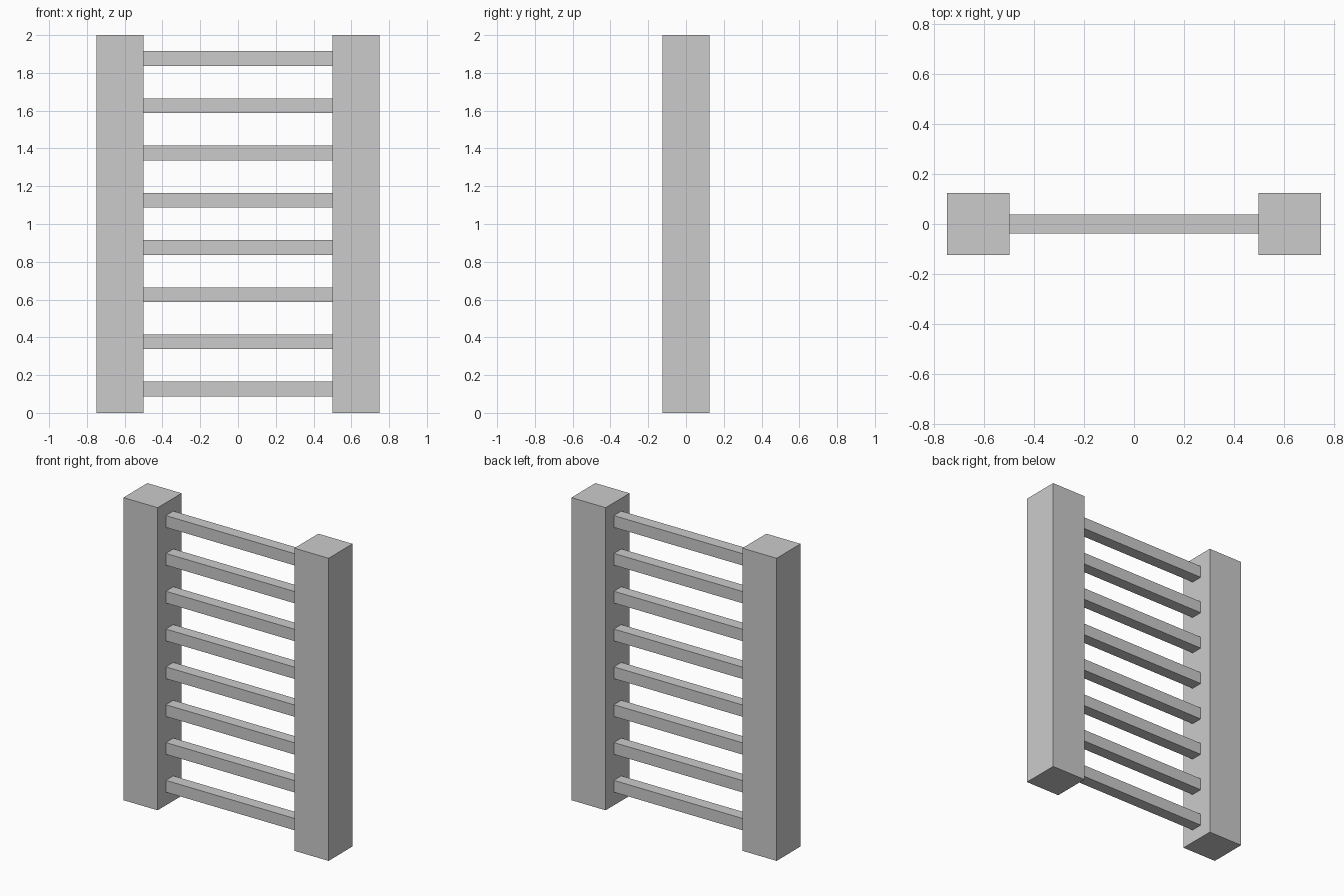
import bpy

if "Cube" in bpy.data.objects:
    bpy.data.objects.remove(bpy.data.objects["Cube"])


def box(name, size, centre):
    bpy.ops.mesh.primitive_cube_add(size=1, location=centre)
    obj = bpy.context.object
    obj.name = name
    obj.scale = size
    bpy.ops.object.transform_apply(location=False, rotation=False, scale=True)
    return obj


# Square side posts
for side, x in (("left", -0.625), ("right", 0.625)):
    box(f"{side}_post", (0.25, 0.25, 2.0), (x, 0, 1.0))

# Evenly spaced rungs between the posts
for i in range(8):
    box(f"rung_{i + 1}", (1.0, 0.078, 0.078), (0, 0, 0.126 + 0.25 * i))
